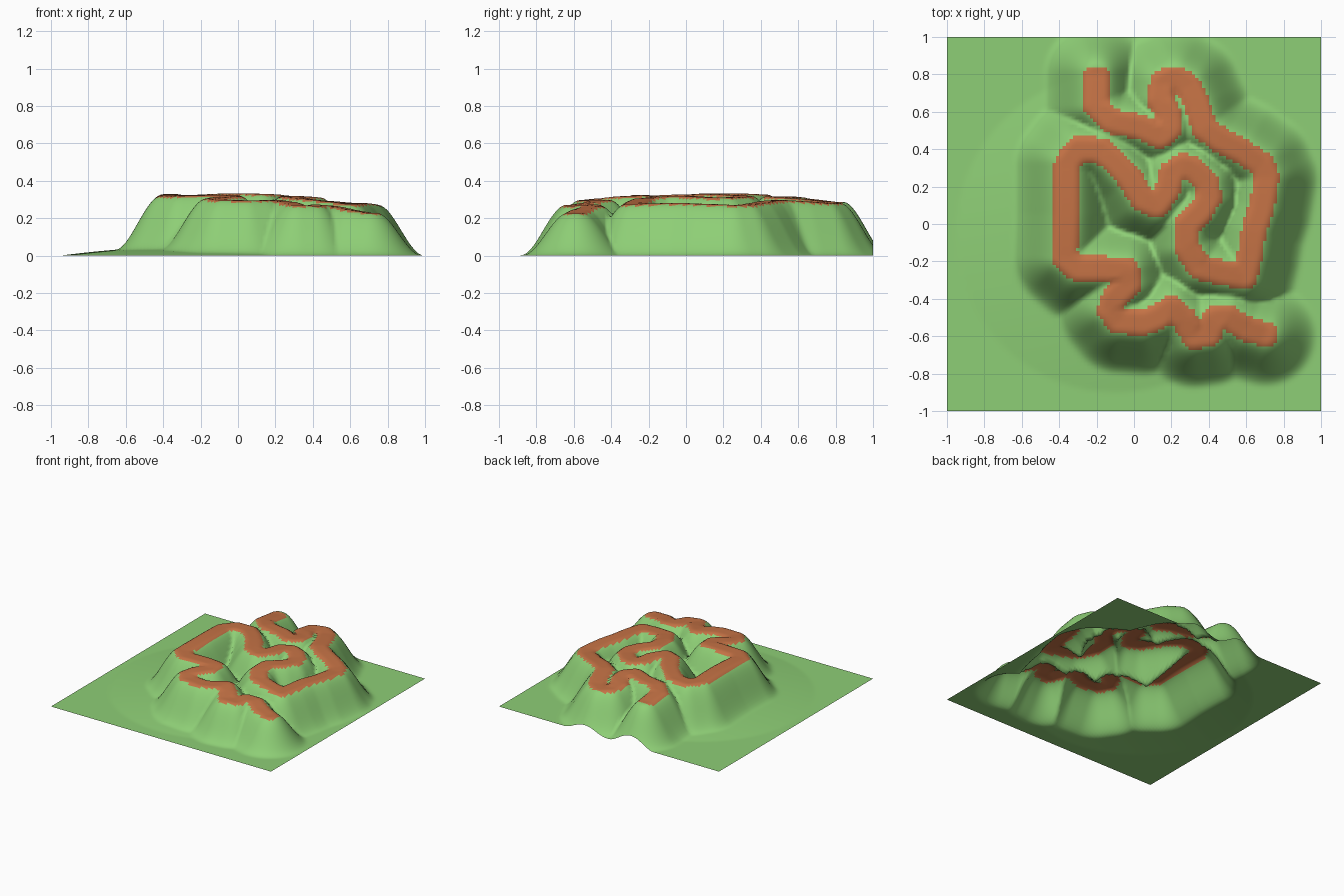
import bpy, bmesh
from mathutils import Vector

if "Cube" in bpy.data.objects:
    bpy.data.objects.remove(bpy.data.objects["Cube"])

N = 110            # grid cells per side
ROAD_HALF = 0.068  # half width of the road

# Centre line of the winding road, from the back left end to the front right end
ROAD = [Vector(p) for p in [
    (-.20, .80), (-.20, .63), (-.12, .55), (.03, .52), (.14, .47), (.19, .51),
    (.19, .58), (.14, .66), (.15, .75), (.22, .785), (.29, .74), (.34, .63),
    (.38, .51), (.46, .45), (.58, .39), (.68, .32), (.71, .25), (.68, .08),
    (.64, -.04), (.62, -.16), (.59, -.28), (.47, -.26), (.35, -.23), (.28, -.12),
    (.28, -.01), (.36, .07), (.40, .14), (.39, .22), (.32, .29), (.26, .31),
    (.20, .27), (.18, .18), (.12, .10), (.05, .13), (-.02, .24), (-.10, .33),
    (-.18, .395), (-.30, .40), (-.36, .32), (-.36, .05), (-.37, -.18),
    (-.30, -.24), (-.15, -.24), (-.04, -.25), (-.03, -.32), (-.10, -.39),
    (-.13, -.46), (-.08, -.52), (.05, -.53), (.13, -.50), (.20, -.45),
    (.27, -.51), (.32, -.60), (.40, -.59), (.43, -.51), (.50, -.50),
    (.60, -.56), (.70, -.59)]]


def nearest_on_road(p):
    """Distance to the road centre line and the closest point on it."""
    best, spot = 9.0, None
    for a, b in zip(ROAD, ROAD[1:]):
        ab = b - a
        t = max(0.0, min(1.0, (p - a).dot(ab) / ab.length_squared))
        q = a + ab * t
        d = (p - q).length
        if d < best:
            best, spot = d, q
    return best, spot


def height(p):
    d, q = nearest_on_road(p)
    crest = 0.335 - 0.095 * (q - Vector((-.1, .1))).length_squared
    r = min(1.0, (p - Vector((-.1, -.05))).length / 0.85)
    base = 0.055 * (1 - r * r)
    t = max(0.0, min(1.0, (d - 0.04) / 0.245))
    fall = 1 - t * t * (3 - 2 * t)
    return base + (crest - base) * fall


def material(name, color):
    m = bpy.data.materials.new(name)
    m.diffuse_color = color
    m.use_nodes = True
    m.node_tree.nodes["Principled BSDF"].inputs["Base Color"].default_value = m.diffuse_color
    return m


# Terrain sheet, raised along the road
bm = bmesh.new()
bmesh.ops.create_grid(bm, x_segments=N, y_segments=N, size=1)
for v in bm.verts:
    v.co.z = height(v.co.xy)

# Road faces take the second material
for f in bm.faces:
    c = f.calc_center_median().xy
    on_road = nearest_on_road(c)[0] < ROAD_HALF and c.y < 0.84 and c.x < 0.775
    f.material_index = 1 if on_road else 0
    f.smooth = True

mesh = bpy.data.meshes.new("terrain")
bm.to_mesh(mesh)
bm.free()
mesh.materials.append(material("grass", (0.27, 0.62, 0.18, 1)))
mesh.materials.append(material("road_clay", (0.56, 0.17, 0.06, 1)))
terrain = bpy.data.objects.new("terrain", mesh)
bpy.context.collection.objects.link(terrain)
